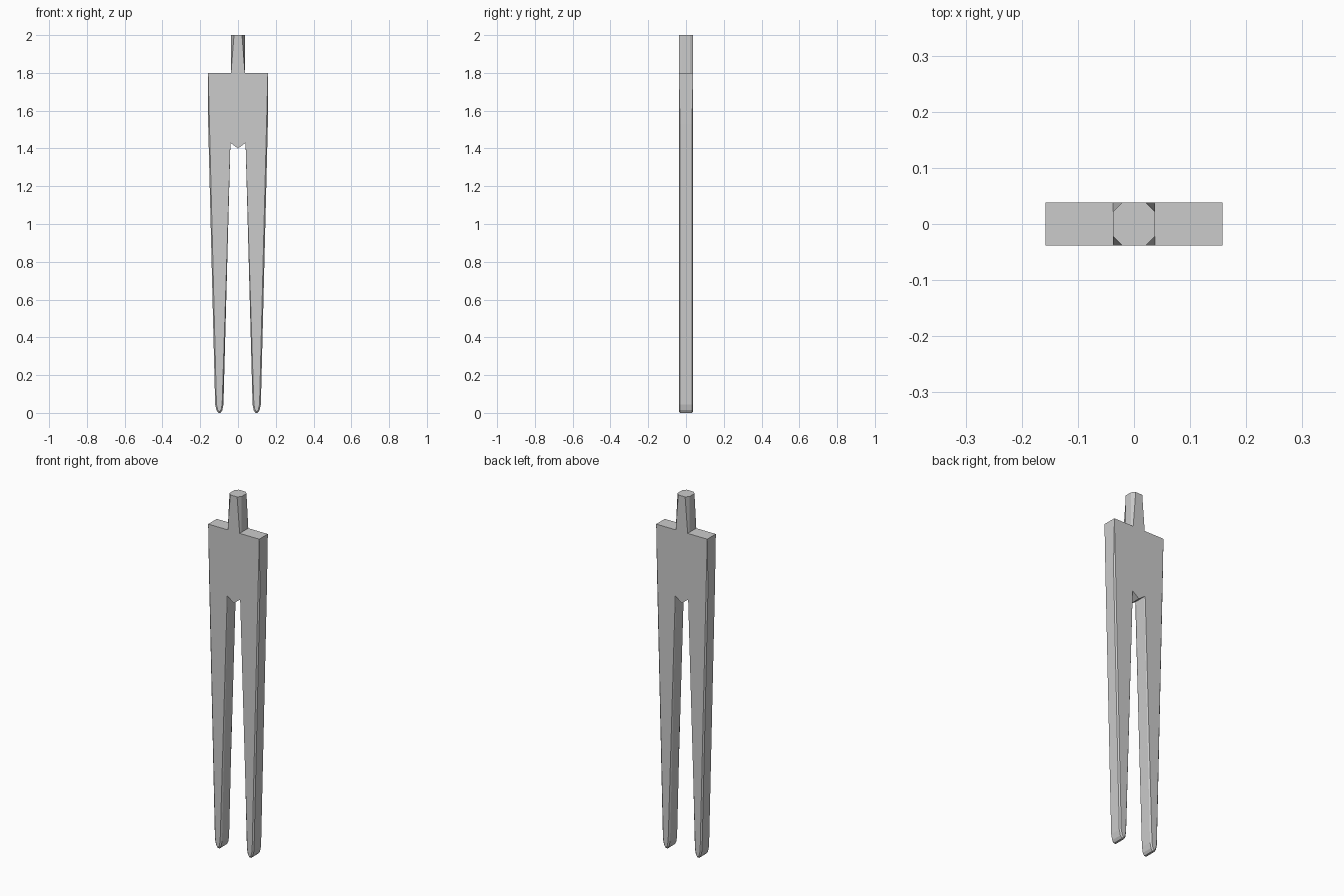
import bpy, bmesh

if "Cube" in bpy.data.objects:
    bpy.data.objects.remove(bpy.data.objects["Cube"])

HALF_Y = 0.038

# right half of the outline, from stem top down to the crotch
half = [(0.037, 2.0), (0.037, 1.8), (0.158, 1.8), (0.158, 1.53),
        (0.121, 0.045), (0.114, 0.014), (0.104, 0.0), (0.092, 0.0),
        (0.083, 0.014), (0.077, 0.045), (0.040, 1.43)]
outline = half + [(0, 1.40)] + [(-x, z) for x, z in reversed(half)]

# flat two-pronged plate
bm = bmesh.new()
front = [bm.verts.new((x, -HALF_Y, z)) for x, z in outline]
back = [bm.verts.new((x, HALF_Y, z)) for x, z in outline]
bm.faces.new(front)
bm.faces.new(back[::-1])
n = len(outline)
for i in range(n):
    j = (i + 1) % n
    bm.faces.new((front[j], front[i], back[i], back[j]))
bmesh.ops.recalc_face_normals(bm, faces=bm.faces)


def chamfer(test, width):
    """Chamfer the front and back outline edges that pass the test."""
    edges = [e for e in bm.edges
             if abs(e.verts[0].co.y - e.verts[1].co.y) < 1e-5 and test(e)]
    bmesh.ops.bevel(bm, geom=edges, offset=width, segments=1,
                    profile=0.5, affect='EDGES', clamp_overlap=False)


# octagonal stem
chamfer(lambda e: min(v.co.z for v in e.verts) > 1.79
        and abs(e.verts[0].co.x - e.verts[1].co.x) < 1e-5, 0.016)
# softened prong edges, rounded at the tips
chamfer(lambda e: min(v.co.z for v in e.verts) < 1.3, 0.007)

bmesh.ops.triangulate(bm, faces=[f for f in bm.faces if len(f.verts) > 4])
mesh = bpy.data.meshes.new("two_pronged_fork")
bm.to_mesh(mesh)
bm.free()
fork = bpy.data.objects.new("two_pronged_fork", mesh)
bpy.context.collection.objects.link(fork)
